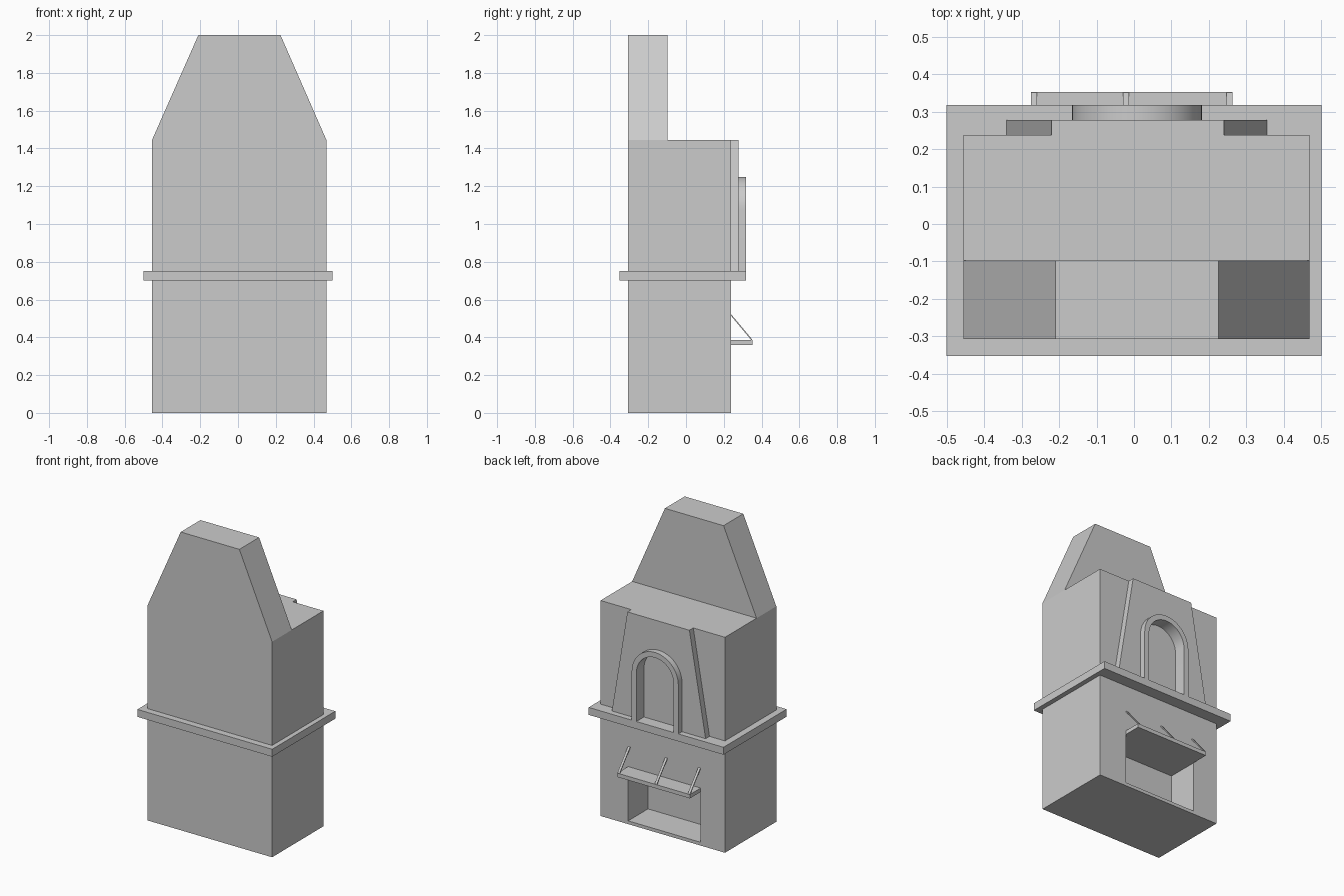
import bpy, bmesh, math
from mathutils import Vector

if "Cube" in bpy.data.objects:
    bpy.data.objects.remove(bpy.data.objects["Cube"])


def prism(name, profile, y0, y1, smooth=False):
    """Extrude an (x, z) outline along y."""
    bm = bmesh.new()
    face = bm.faces.new([bm.verts.new((x, y0, z)) for x, z in profile])
    new = bmesh.ops.extrude_face_region(bm, geom=[face])["geom"]
    verts = [v for v in new if isinstance(v, bmesh.types.BMVert)]
    bmesh.ops.translate(bm, vec=(0, y1 - y0, 0), verts=verts)
    bmesh.ops.recalc_face_normals(bm, faces=bm.faces)
    mesh = bpy.data.meshes.new(name)
    bm.to_mesh(mesh)
    bm.free()
    ob = bpy.data.objects.new(name, mesh)
    bpy.context.collection.objects.link(ob)
    if smooth:
        bpy.ops.object.select_all(action='DESELECT')
        ob.select_set(True)
        bpy.context.view_layer.objects.active = ob
        bpy.ops.object.shade_smooth_by_angle(angle=math.radians(30))
    return ob


def box(name, x0, x1, y0, y1, z0, z1):
    return prism(name, [(x0, z0), (x1, z0), (x1, z1), (x0, z1)], y0, y1)


def arch(cx, r, z_base, z_spring, n=24):
    """Outline of a round arch from its left foot to its right foot."""
    arc = [(cx - r * math.cos(math.pi * i / n), z_spring + r * math.sin(math.pi * i / n))
           for i in range(n + 1)]
    return [(cx - r, z_base)] + arc + [(cx + r, z_base)]


L, R = -0.455, 0.468
FRONT, BACK = -0.307, 0.237
CHIM = -0.098
PANEL = 0.278
LEDGE_Z, TOP_Z = 0.75, 1.445

# Lower body with the wood store cut into it
lower = box("lower_body", L, R, FRONT, BACK, 0, 0.70)
cutter = box("wood_store_cutter", -0.275, 0.263, 0.027, 0.4, 0.022, 0.36)
cutter.hide_render = True
cutter.hide_viewport = True
cut = lower.modifiers.new("wood_store", 'BOOLEAN')
cut.operation = 'DIFFERENCE'
cut.solver = 'EXACT'
cut.object = cutter

# Ledge, oven body and tapering chimney
box("ledge", -0.5, 0.5, -0.352, 0.317, 0.70, LEDGE_Z)
box("oven_body", L, R, CHIM, BACK, LEDGE_Z, TOP_Z)
prism("chimney_hood", [(L, LEDGE_Z), (R, LEDGE_Z), (R, TOP_Z), (0.225, 2.0),
                       (-0.21, 2.0), (L, TOP_Z)], FRONT, CHIM)

# Tapered panel with an arched opening, and the raised arch around it
CX, SPRING, R_OUT, R_IN = 0.008, 1.077, 0.173, 0.138
opening = arch(CX, R_IN, LEDGE_Z, SPRING)
prism("oven_panel", [(-0.34, LEDGE_Z)] + opening +
      [(0.355, LEDGE_Z), (0.24, TOP_Z), (-0.22, TOP_Z)], BACK, PANEL, True)
prism("arch_frame", arch(CX, R_OUT, LEDGE_Z, SPRING) + opening[::-1], PANEL, 0.317, True)

# Shelf and its three flat stays
box("shelf", -0.275, 0.263, BACK, 0.352, 0.36, 0.386)
a, b = Vector((0, BACK, 0.52)), Vector((0, 0.349, 0.386))
for i, x in enumerate((-0.267, -0.021, 0.255)):
    stay = box(f"shelf_stay_{i + 1}", -0.008, 0.008, -0.003, 0.003, 0, (b - a).length)
    stay.location = a + Vector((x, 0, 0))
    stay.rotation_euler = Vector((0, 0, 1)).rotation_difference((b - a).normalized()).to_euler()
